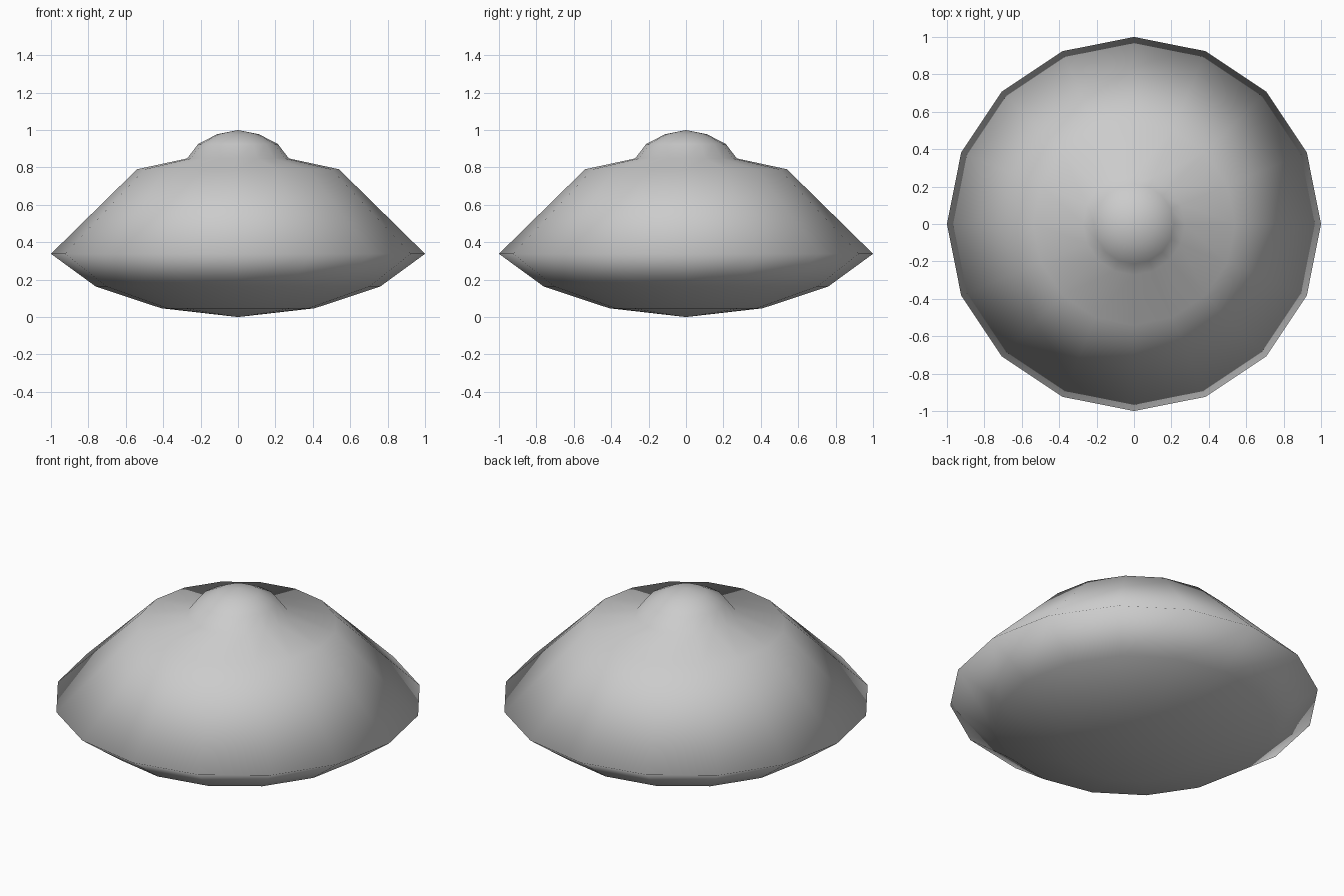
import bpy, bmesh, math

if "Cube" in bpy.data.objects:
    bpy.data.objects.remove(bpy.data.objects["Cube"])

SIDES = 16
# Half profile (radius, height) from the bottom tip, over the rim, to the top of the knob
PROFILE = [(0, 0), (0.41, 0.047), (0.76, 0.163), (1.0, 0.338),
           (0.54, 0.79), (0.272, 0.848), (0.213, 0.925), (0.113, 0.977), (0, 1.0)]


def lathe(name, profile, sides):
    bm = bmesh.new()
    verts = [bm.verts.new((r, 0, z)) for r, z in profile]
    edges = [bm.edges.new(pair) for pair in zip(verts, verts[1:])]
    bmesh.ops.spin(bm, geom=verts + edges, cent=(0, 0, 0), axis=(0, 0, 1),
                   angle=math.tau, steps=sides, use_duplicate=False)
    bmesh.ops.remove_doubles(bm, verts=bm.verts[:], dist=0.001)
    bmesh.ops.recalc_face_normals(bm, faces=bm.faces[:])
    for f in bm.faces:
        f.smooth = True
    mesh = bpy.data.meshes.new(name)
    bm.to_mesh(mesh)
    bm.free()
    obj = bpy.data.objects.new(name, mesh)
    bpy.context.collection.objects.link(obj)
    return obj


# One continuous smooth shell: shallow bowl, sloped upper hull and domed knob
lathe("saucer_body", PROFILE, SIDES)
